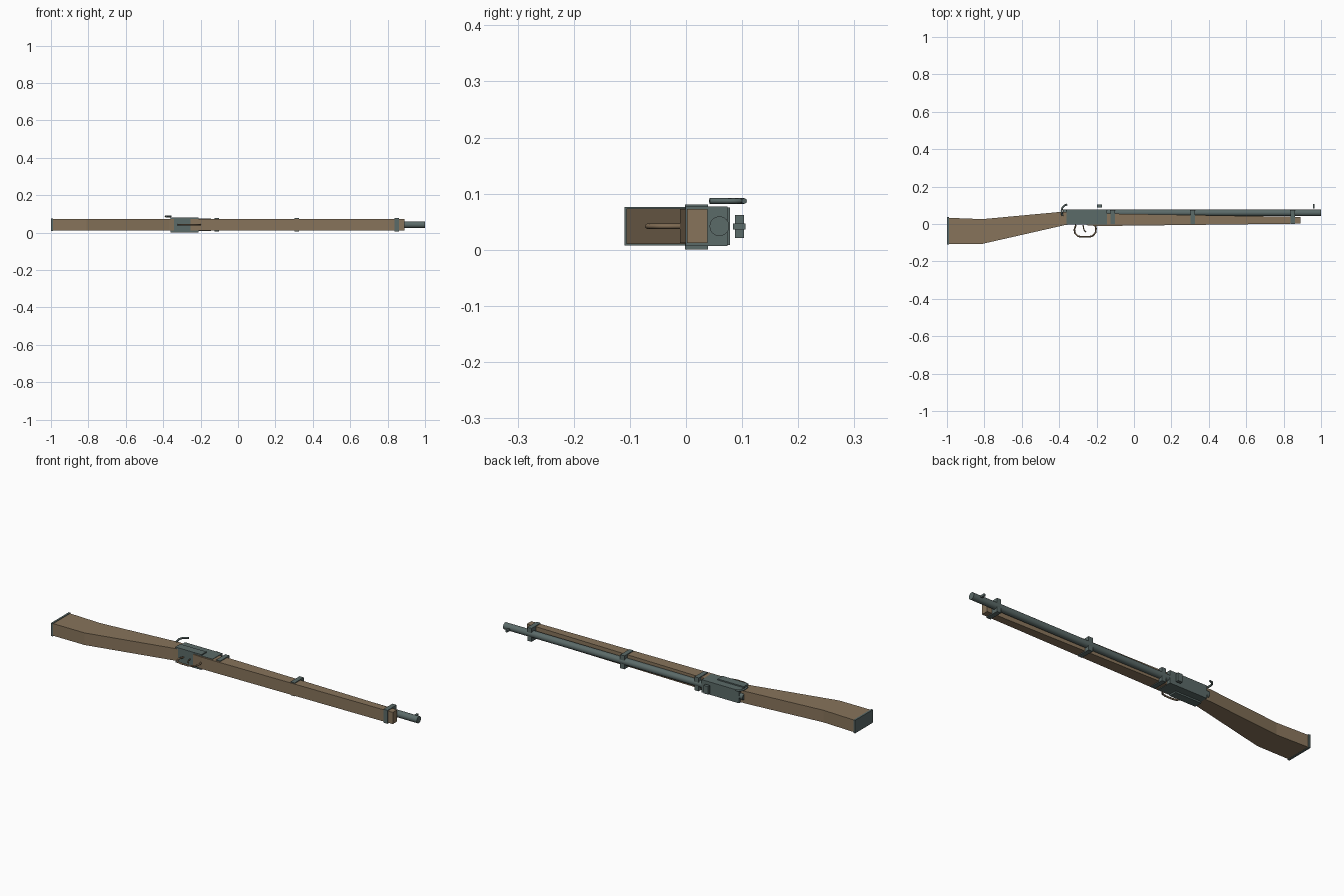
import bpy, bmesh, math
from mathutils import Vector

if "Cube" in bpy.data.objects:
    bpy.data.objects.remove(bpy.data.objects["Cube"])


def material(name, rgb):
    m = bpy.data.materials.new(name)
    m.diffuse_color = (*rgb, 1)
    m.use_nodes = True
    m.node_tree.nodes["Principled BSDF"].inputs["Base Color"].default_value = m.diffuse_color
    return m


WOOD = material("walnut wood", (0.245, 0.175, 0.105))
STEEL = material("blued steel", (0.105, 0.145, 0.14))
BRONZE = material("dark bronze", (0.21, 0.145, 0.085))
MID = 0.042  # centre plane of the gun, which lies on its side


def add(name, bm, mat):
    bmesh.ops.recalc_face_normals(bm, faces=bm.faces)
    me = bpy.data.meshes.new(name)
    bm.to_mesh(me)
    bm.free()
    me.materials.append(mat)
    ob = bpy.data.objects.new(name, me)
    bpy.context.collection.objects.link(ob)
    return ob


def slab(name, outline, z0, z1, mat):
    """Side profile in x/y extruded between two heights."""
    bm = bmesh.new()
    face = bm.faces.new([bm.verts.new((x, y, z0)) for x, y in outline])
    ext = bmesh.ops.extrude_face_region(bm, geom=[face])
    verts = [g for g in ext["geom"] if isinstance(g, bmesh.types.BMVert)]
    bmesh.ops.translate(bm, verts=verts, vec=(0, 0, z1 - z0))
    return add(name, bm, mat)


def box(name, x0, x1, y0, y1, z0, z1, mat):
    return slab(name, [(x0, y0), (x1, y0), (x1, y1), (x0, y1)], z0, z1, mat)


def tube(name, points, z, radius, mat):
    """Bent round rod through x/y points, with mitred 8-sided rings."""
    bm = bmesh.new()
    pts = [Vector((x, y, z)) for x, y in points]
    rings = []
    for i, p in enumerate(pts):
        d = (pts[min(i + 1, len(pts) - 1)] - pts[max(i - 1, 0)]).normalized()
        side = Vector((-d.y, d.x, 0))
        rings.append([bm.verts.new(p + radius * (side * math.cos(a) + Vector((0, 0, math.sin(a)))))
                      for a in (k * math.tau / 8 for k in range(8))])
    for a, b in zip(rings, rings[1:]):
        for k in range(8):
            n = (k + 1) % 8
            bm.faces.new((a[k], a[n], b[n], b[k]))
    bm.faces.new(rings[0])
    bm.faces.new(rings[-1])
    ob = add(name, bm, mat)
    for poly in ob.data.polygons:
        poly.use_smooth = len(poly.vertices) == 4
    return ob


# Wooden stock
slab("butt_stock", [(-0.99, 0.033), (-0.81, 0.026), (-0.39, 0.065), (-0.33, 0.065),
                    (-0.33, 0.0), (-0.37, -0.006), (-0.81, -0.106), (-0.99, -0.106)],
     0.0105, 0.0735, WOOD)
slab("fore_stock", [(-0.255, -0.006), (-0.2, -0.011), (0.89, 0.002), (0.89, 0.038),
                    (-0.15, 0.056), (-0.255, 0.056)], 0.012, 0.073, WOOD)
box("butt_plate", -1.0, -0.99, -0.11, 0.037, 0.008, 0.076, STEEL)

# Receiver with a lock plate on each side
box("receiver", -0.36, -0.145, -0.002, 0.078, 0.009, 0.075, STEEL)
for side, z0, z1 in (("left", 0.001, 0.009), ("right", 0.075, 0.081)):
    box("lock_plate_" + side, -0.36, -0.21, -0.002, 0.039, z0, z1, STEEL)

# Barrel
bpy.ops.mesh.primitive_cylinder_add(vertices=24, radius=0.0175, depth=1.38,
                                    location=(0.31, 0.0595, MID),
                                    rotation=(0, math.pi / 2, 0))
barrel = bpy.context.object
barrel.name = "barrel"
barrel.data.materials.append(STEEL)
bpy.ops.object.shade_smooth_by_angle(angle=math.radians(40))

# Barrel bands
for i, x in enumerate((-0.113, 0.315, 0.85)):
    box(f"barrel_band_{i + 1}", x - 0.012, x + 0.012, -0.001, 0.074, 0.007, 0.077, STEEL)

# Sights
box("rear_sight", -0.198, -0.172, 0.087, 0.103, 0.021, 0.062, STEEL)
box("front_sight", 0.956, 0.966, 0.084, 0.106, 0.036, 0.047, STEEL)

# Hammer, trigger and guard
tube("hammer", [(-0.383, 0.042), (-0.387, 0.07), (-0.383, 0.088), (-0.372, 0.099),
                (-0.357, 0.104)], 0.087, 0.005, STEEL)
tube("trigger", [(-0.272, -0.005), (-0.27, -0.022), (-0.265, -0.036), (-0.255, -0.043)],
     MID, 0.003, BRONZE)
tube("trigger_guard", [(-0.31, -0.004), (-0.319, -0.03), (-0.315, -0.05), (-0.3, -0.065),
                       (-0.28, -0.069), (-0.24, -0.069), (-0.22, -0.063), (-0.206, -0.046),
                       (-0.203, -0.025), (-0.208, -0.004)], MID, 0.0045, BRONZE)
